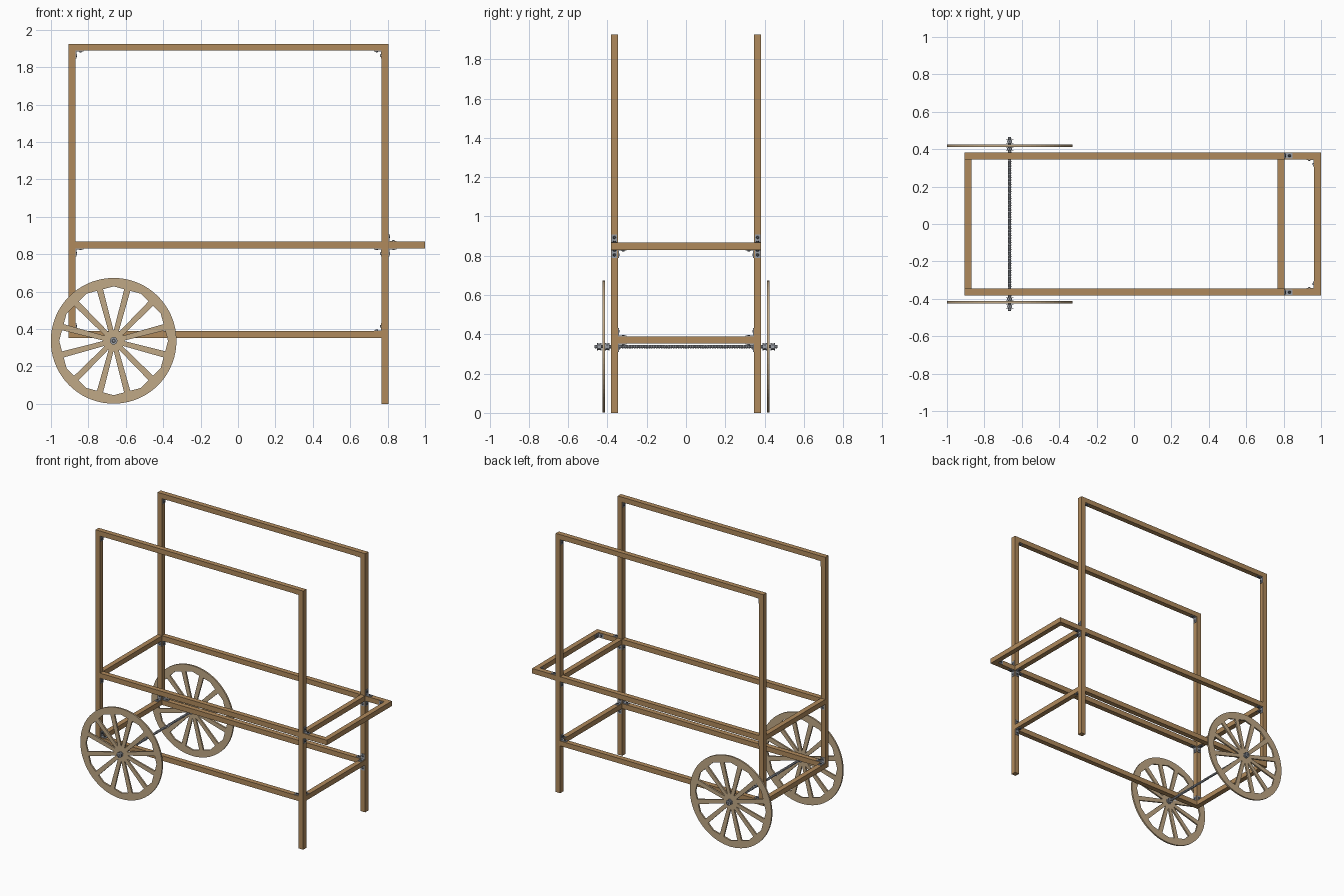
import bpy, bmesh, math
from mathutils import Vector, Matrix

if "Cube" in bpy.data.objects:
    bpy.data.objects.remove(bpy.data.objects["Cube"])


def mat(name, col):
    m = bpy.data.materials.new(name)
    m.diffuse_color = (*col, 1)
    m.use_nodes = True
    m.node_tree.nodes["Principled BSDF"].inputs["Base Color"].default_value = m.diffuse_color
    return m


WOOD = mat("timber brown", (0.434, 0.254, 0.107))
PLY = mat("pale plywood", (0.527, 0.392, 0.239))
STEEL = mat("zinc grey", (0.33, 0.35, 0.39))
DARK = mat("dark screw grey", (0.07, 0.075, 0.085))


def finish(bm, name, *mats):
    bmesh.ops.recalc_face_normals(bm, faces=bm.faces[:])
    me = bpy.data.meshes.new(name)
    bm.to_mesh(me)
    bm.free()
    for m in mats:
        me.materials.append(m)
    ob = bpy.data.objects.new(name, me)
    bpy.context.collection.objects.link(ob)
    return ob


def add_box(bm, lo, hi):
    c = [(a + b) / 2 for a, b in zip(lo, hi)]
    s = [abs(b - a) for a, b in zip(lo, hi)]
    bmesh.ops.create_cube(bm, size=1, matrix=Matrix.Translation(c) @ Matrix.Diagonal((*s, 1)))


def beam(name, lo, hi):
    bm = bmesh.new()
    add_box(bm, lo, hi)
    return finish(bm, name, WOOD)


# frame lines: section T, inner and outer coordinates
T = 0.037
XL, XR, YO = -0.905, 0.805, 0.383
YI = YO - T
Z_LOW, Z_MID, Z_TOP = 0.352, 0.83, 1.925
AX, AZ, R = -0.665, 0.337, 0.336

# side frames
for s, side in ((-1, "front"), (1, "back")):
    a, b = s * YI, s * YO
    beam(side + "_left_post", (XL, a, Z_LOW), (XL + T, b, Z_TOP - T))
    beam(side + "_right_post", (XR - T, a, 0), (XR, b, Z_TOP - T))
    beam(side + "_top_rail", (XL, a, Z_TOP - T), (XR, b, Z_TOP))
    beam(side + "_middle_rail", (XL + T, a, Z_MID), (XR - T, b, Z_MID + T))
    beam(side + "_lower_rail", (XL + T, a, Z_LOW), (XR - T, b, Z_LOW + T))
    beam(side + "_handle_arm", (XR, a, Z_MID), (1.0, b, Z_MID + T))

# cross bars and handle grip
for x, end in ((XL, "left"), (XR - T, "right")):
    for z, lev in ((Z_LOW, "lower"), (Z_MID, "middle")):
        beam(f"{end}_{lev}_cross_bar", (x, -YI, z), (x + T, YI, z + T))
beam("handle_grip", (1.0 - T, -YI, Z_MID), (1.0, YI, Z_MID + T))


# angle brackets: L profile between directions u and v, with a screw in each leg
def bracket(corner, u, v):
    u, v, c = Vector(u), Vector(v), Vector(corner)
    w = u.cross(v)
    L, t, h = 0.042, 0.004, 0.014
    bm = bmesh.new()
    prof = [(0, 0), (L, 0), (L, t), (t, t), (t, L), (0, L)]
    f = bm.faces.new([bm.verts.new(c + u * p + v * q - w * h) for p, q in prof])
    ext = bmesh.ops.extrude_face_region(bm, geom=[f])["geom"]
    bmesh.ops.translate(bm, vec=w * 2 * h, verts=[e for e in ext if isinstance(e, bmesh.types.BMVert)])
    for a, b in ((u, v), (v, u)):
        n = len(bm.faces)
        m = Matrix.Translation(c + a * 0.026 + b * 0.006) @ b.to_track_quat('Z', 'Y').to_matrix().to_4x4()
        bmesh.ops.create_cone(bm, cap_ends=True, segments=10, radius1=0.008, radius2=0.005, depth=0.005, matrix=m)
        bm.faces.ensure_lookup_table()
        for face in bm.faces[n:]:
            face.material_index = 1
    finish(bm, "angle_bracket", STEEL, DARK)


X, Y, Z = Vector((1, 0, 0)), Vector((0, 1, 0)), Vector((0, 0, 1))
xl, xr = XL + T, XR - T
for s in (-1, 1):
    y = s * (YI + YO) / 2
    for x, z, dx, dz in ((xl, Z_TOP - T, 1, -1), (xr, Z_TOP - T, -1, -1),
                         (xl, Z_MID, 1, -1), (xr, Z_MID, -1, -1),
                         (XR, Z_MID + T, 1, 1), (XR, Z_MID, 1, -1),
                         (xl, Z_LOW + T, 1, 1), (xr, Z_LOW + T, -1, 1)):
        bracket((x, y, z), X * dx, Z * dz)
    for x in (XL + T / 2, XR - T / 2):
        bracket((x, s * YI, Z_MID), Y * -s, -Z)
        bracket((x, s * YI, Z_LOW + T), Y * -s, Z)
    bracket((XR - T / 2, s * YI, Z_LOW), Y * -s, -Z)
    bracket((1.0 - T, s * YI, Z_MID + T / 2), -X, Y * -s)


# spoked wheels: round outside, twelve-sided inside, spokes midway on each flat
def wheel(name, y):
    bm = bmesh.new()
    h, n, flat = 0.006, 72, 0.281
    step = math.radians(30)
    rings = []
    for i in range(n):
        a = 2 * math.pi * i / n
        ri = flat / math.cos((a % step) - step / 2)
        rings.append([bm.verts.new((AX + r * math.cos(a), y + d, AZ + r * math.sin(a)))
                      for r, d in ((R, -h), (R, h), (ri, h), (ri, -h))])
    for i in range(n):
        p, q = rings[i], rings[(i + 1) % n]
        for k in range(4):
            bm.faces.new((p[k], p[(k + 1) % 4], q[(k + 1) % 4], q[k]))
    for k in range(12):
        made = bmesh.ops.create_cube(bm, size=1)["verts"]
        rot = Matrix.Rotation(-step * (k + 0.5), 4, 'Y')
        for v in made:
            r, w = (flat + 0.001, 0.034) if v.co.x > 0 else (0.03, 0.026)
            v.co = rot @ Vector((r, v.co.y * 2 * h, v.co.z * w)) + Vector((AX, y, AZ))
    bmesh.ops.create_cone(bm, cap_ends=True, segments=24, radius1=0.058, radius2=0.058, depth=2 * h,
                          matrix=Matrix.Translation((AX, y, AZ)) @ Matrix.Rotation(math.pi / 2, 4, 'X'))
    return finish(bm, name, PLY)


def disc(name, y, r, depth, seg):
    bm = bmesh.new()
    bmesh.ops.create_cone(bm, cap_ends=True, segments=seg, radius1=r, radius2=r, depth=depth,
                          matrix=Matrix.Translation((AX, y, AZ)) @ Matrix.Rotation(math.pi / 2, 4, 'X'))
    return finish(bm, name, STEEL)


for s, side in ((-1, "front"), (1, "back")):
    wheel(side + "_wheel", s * 0.419)
    for y in (0.401, 0.441):
        disc(side + "_axle_nut", s * y, 0.016, 0.013, 6)
        for d in (-0.009, 0.009):
            disc(side + "_axle_washer", s * (y + d), 0.02, 0.004, 20)

# threaded axle: ridged profile lathed around y
bm = bmesh.new()
N, LEN, SEG = 150, 0.465, 12
prev = None
for i in range(N + 1):
    y = -LEN + 2 * LEN * i / N
    r = 0.0095 if i % 2 else 0.0072
    ring = [bm.verts.new((AX + r * math.cos(2 * math.pi * k / SEG), y, AZ + r * math.sin(2 * math.pi * k / SEG)))
            for k in range(SEG)]
    if prev:
        for k in range(SEG):
            bm.faces.new((prev[k], prev[(k + 1) % SEG], ring[(k + 1) % SEG], ring[k]))
    if i in (0, N):
        bm.faces.new(ring)
    prev = ring
finish(bm, "threaded_axle", STEEL)
